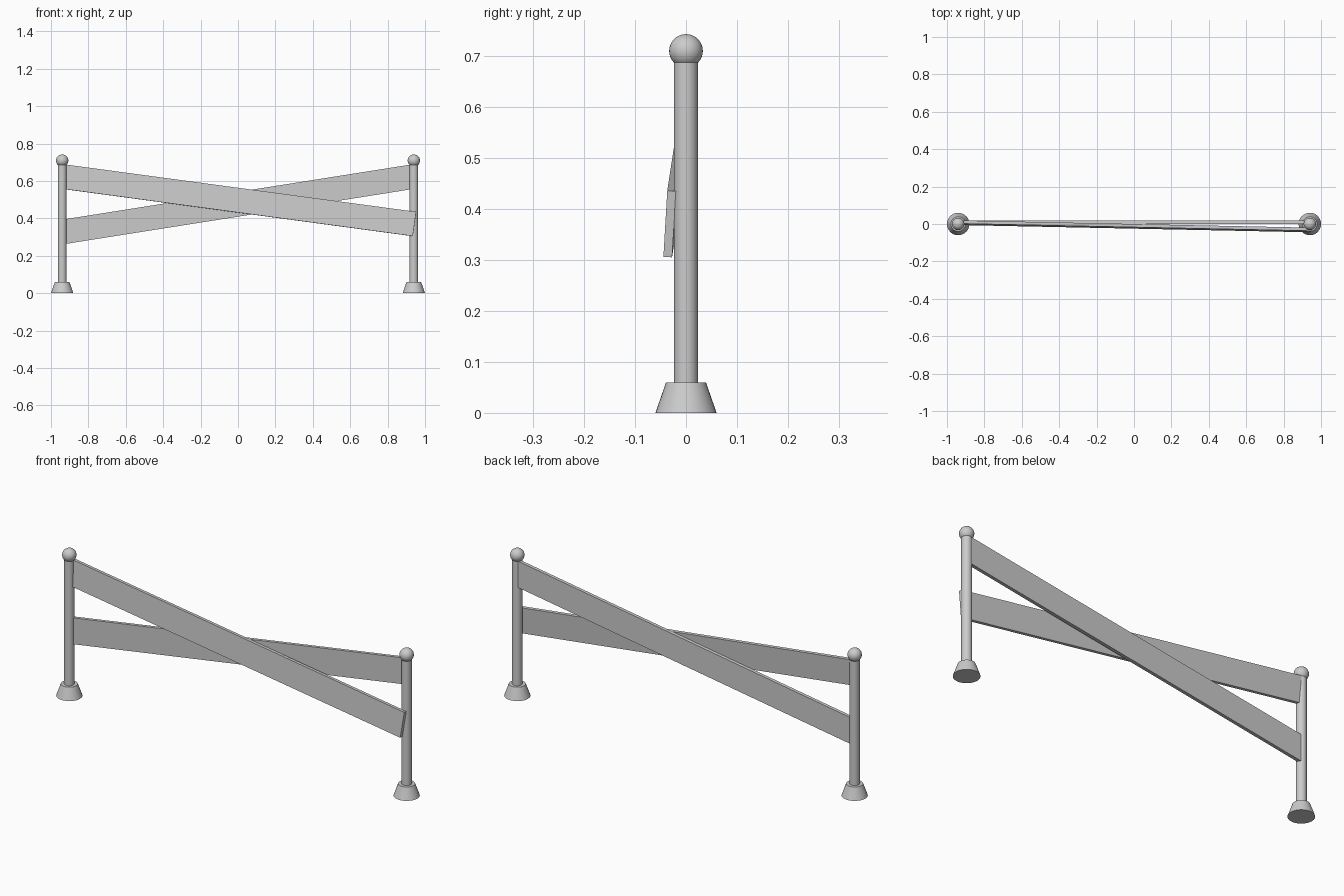
import bpy
from mathutils import Vector, Matrix

if "Cube" in bpy.data.objects:
    bpy.data.objects.remove(bpy.data.objects["Cube"])


def smooth(ob):
    bpy.context.view_layer.objects.active = ob
    ob.select_set(True)
    bpy.ops.object.shade_smooth_by_angle()
    ob.select_set(False)


def rail(name, start, end, height, thickness, lean):
    # plank between two points, its upper edge leaning back by the given slope
    a, b = Vector(start), Vector(end)
    along = (b - a).normalized()
    up = Vector((0, lean, 1))
    up = (up - along * up.dot(along)).normalized()
    depth = up.cross(along)
    rot = Matrix((along, depth, up)).transposed().to_4x4()
    bpy.ops.mesh.primitive_cube_add(size=1)
    ob = bpy.context.object
    ob.name = name
    ob.data.transform(Matrix.Diagonal((
        (b - a).length, thickness, height, 1)))
    ob.matrix_world = Matrix.Translation((a + b) / 2) @ rot


# posts with flared feet and ball caps
for side, x in (("left", -0.94), ("right", 0.94)):
    bpy.ops.mesh.primitive_cone_add(vertices=32, radius1=0.06, radius2=0.039,
                                    depth=0.06, location=(x, 0, 0.03))
    foot = bpy.context.object
    foot.name = side + "_foot"
    bpy.ops.mesh.primitive_cylinder_add(vertices=32, radius=0.0235,
                                        depth=0.655, location=(x, 0, 0.3675))
    post = bpy.context.object
    post.name = side + "_post"
    bpy.ops.mesh.primitive_uv_sphere_add(segments=32, ring_count=16,
                                         radius=0.033, location=(x, 0, 0.709))
    ball = bpy.context.object
    ball.name = side + "_ball_cap"
    for ob in (foot, post, ball):
        ob.select_set(False)
        smooth(ob)

# crossed planks
rail("front_rail", (-0.94, 0.007, 0.624), (0.9435, -0.032, 0.370),
     0.131, 0.017, 0.06)
rail("back_rail", (-0.94, 0.009, 0.327), (0.94, 0.009, 0.624),
     0.131, 0.017, 0.0)
